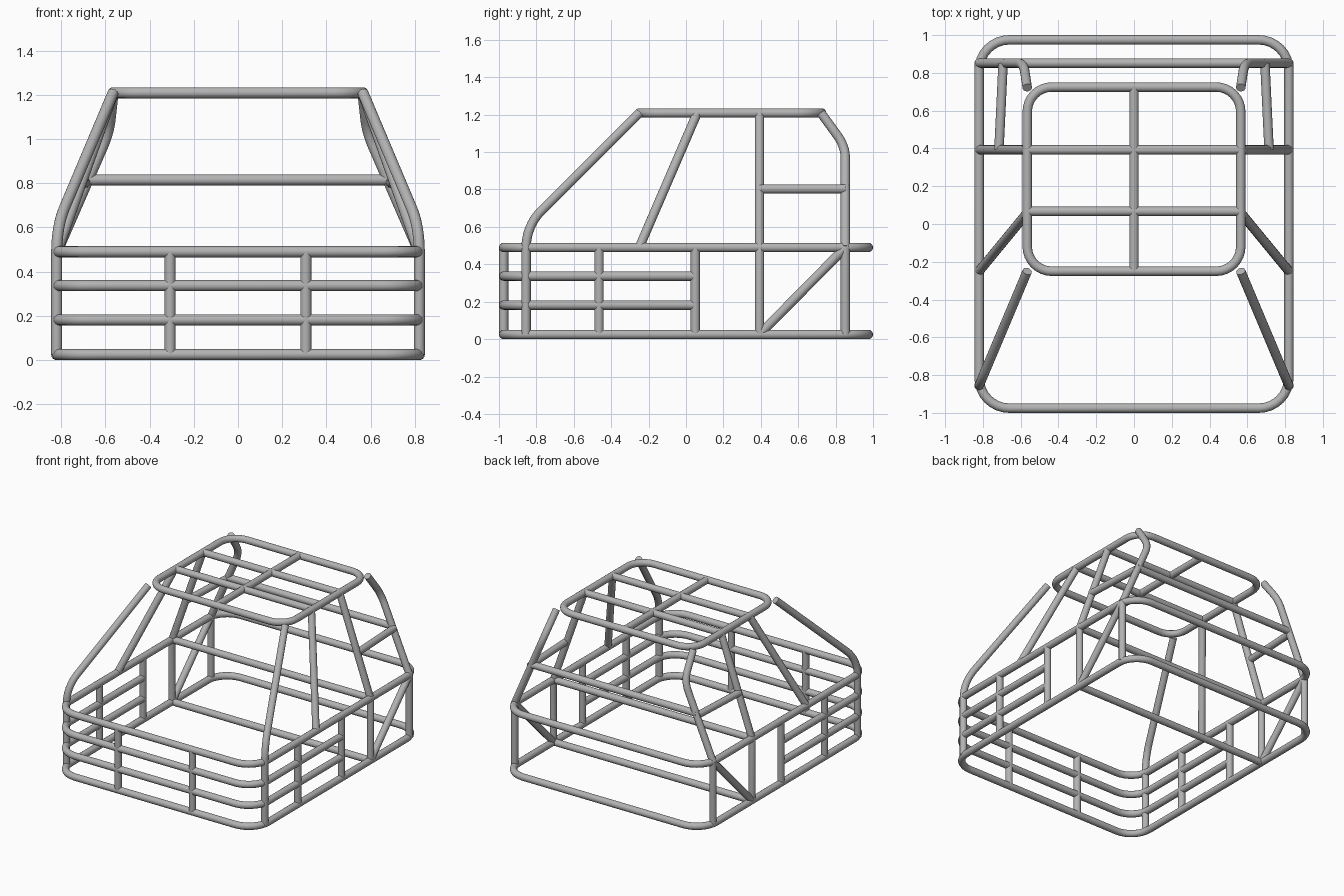
import bpy
import math
from mathutils import Vector

if "Cube" in bpy.data.objects:
    bpy.data.objects.remove(bpy.data.objects["Cube"], do_unlink=True)

# One steel colour for every tube
steel = bpy.data.materials.new("grey_steel")
steel.use_nodes = True
steel.diffuse_color = (0.45, 0.45, 0.45, 1)
steel.node_tree.nodes["Principled BSDF"].inputs["Base Color"].default_value = (0.45, 0.45, 0.45, 1)

R = 0.025                      # tube radius
W, L = 0.82, 0.975             # half width and half length of the base
LOW, BELT, ROOF = R, 0.49, 1.209
RX, RF, RB = 0.565, -0.25, 0.725   # roof half width, front and back
POST_F, POST_B, HOOP = -0.855, 0.852, 0.393
CORNER = 0.16


def rounded(points, radius, closed, steps=8):
    """Replace the inner corners of a path with arcs."""
    pts = [Vector(p) for p in points]
    out = []
    for i, p in enumerate(pts):
        if not closed and i in (0, len(pts) - 1):
            out.append(p)
            continue
        a = (pts[i - 1] - p).normalized()
        b = (pts[(i + 1) % len(pts)] - p).normalized()
        half = a.angle(b) / 2
        centre = p + (a + b).normalized() * (radius / math.sin(half))
        start = p + a * (radius / math.tan(half)) - centre
        end = p + b * (radius / math.tan(half)) - centre
        sweep = start.angle(end)
        for s in range(steps + 1):
            t = s / steps
            out.append(centre + (start * math.sin((1 - t) * sweep)
                                 + end * math.sin(t * sweep)) / math.sin(sweep))
    return out


def tube(name, points, radius=0.0, closed=False):
    path = rounded(points, radius, closed) if radius else points
    curve = bpy.data.curves.new(name, 'CURVE')
    curve.dimensions = '3D'
    curve.bevel_depth = R
    curve.bevel_resolution = 6
    curve.use_fill_caps = True
    spline = curve.splines.new('POLY')
    spline.points.add(len(path) - 1)
    for point, co in zip(spline.points, path):
        point.co = (*co, 1)
    spline.use_cyclic_u = closed
    curve.materials.append(steel)
    obj = bpy.data.objects.new(name, curve)
    bpy.context.collection.objects.link(obj)
    bpy.ops.object.select_all(action='DESELECT')
    obj.select_set(True)
    bpy.context.view_layer.objects.active = obj
    bpy.ops.object.convert(target='MESH')
    bpy.ops.object.shade_smooth_by_angle(angle=math.radians(40))


def pair(name, points, radius=0.0):
    for side, s in (("left", 1), ("right", -1)):
        tube(f"{side}_{name}", [(s * x, y, z) for x, y, z in points], radius)


def ring(name, hx, front, back, z, radius):
    tube(name, [(-hx, front, z), (hx, front, z), (hx, back, z), (-hx, back, z)], radius, True)


def crossbar(name, hx, y, z):
    tube(name, [(-hx, y, z), (hx, y, z)])


# Base, belt and roof rings
ring("base_ring", W, -L, L, LOW, CORNER)
ring("belt_ring", W, -L, L, BELT, CORNER)
ring("roof_ring", RX, RF, RB, ROOF, 0.13)

# Front guard rails wrapping round to the sides
DOOR = 0.05
for name, z in (("lower", 0.182), ("upper", 0.337)):
    tube(f"{name}_guard_rail", [(-W, DOOR, z), (-W, -L, z), (W, -L, z), (W, DOOR, z)], CORNER)

# Short uprights in the guard
pair("front_upright", [(0.307, -L, LOW), (0.307, -L, BELT)])
for name, y in (("mid_side", -0.465), ("door_side", DOOR)):
    pair(f"{name}_upright", [(W, y, LOW), (W, y, BELT)])

# Bent front, middle and rear pillars
pair("front_pillar", [(W, POST_F, LOW), (W, POST_F, 0.605), (RX, RF, ROOF)], 0.27)
pair("middle_post", [(W, HOOP, LOW), (W, HOOP, BELT), (RX, HOOP, ROOF)])
pair("rear_pillar_base", [(W, POST_B, LOW), (W, POST_B, BELT)])
pair("rear_pillar", [(W, POST_B, BELT), (0.585, POST_B, 1.03), (RX, 0.722, ROOF)], 0.2)

# Side braces
pair("door_brace", [(W, RF, BELT), (RX, 0.06, ROOF)])
pair("rear_diagonal", [(W, HOOP + 0.01, LOW + 0.01), (W, POST_B, BELT)])
pair("rear_side_bar", [(0.715, HOOP, 0.803), (0.693, POST_B, 0.803)])

# Cross bars
crossbar("floor_crossbar", W, HOOP, LOW)
crossbar("belt_crossbar", W, HOOP, BELT)
crossbar("rear_crossbar", 0.69, POST_B, 0.815)
crossbar("roof_front_crossbar", RX, 0.067, ROOF)
crossbar("roof_rear_crossbar", RX, HOOP, ROOF)
tube("roof_centre_bar", [(0, RF, ROOF), (0, RB, ROOF)])
